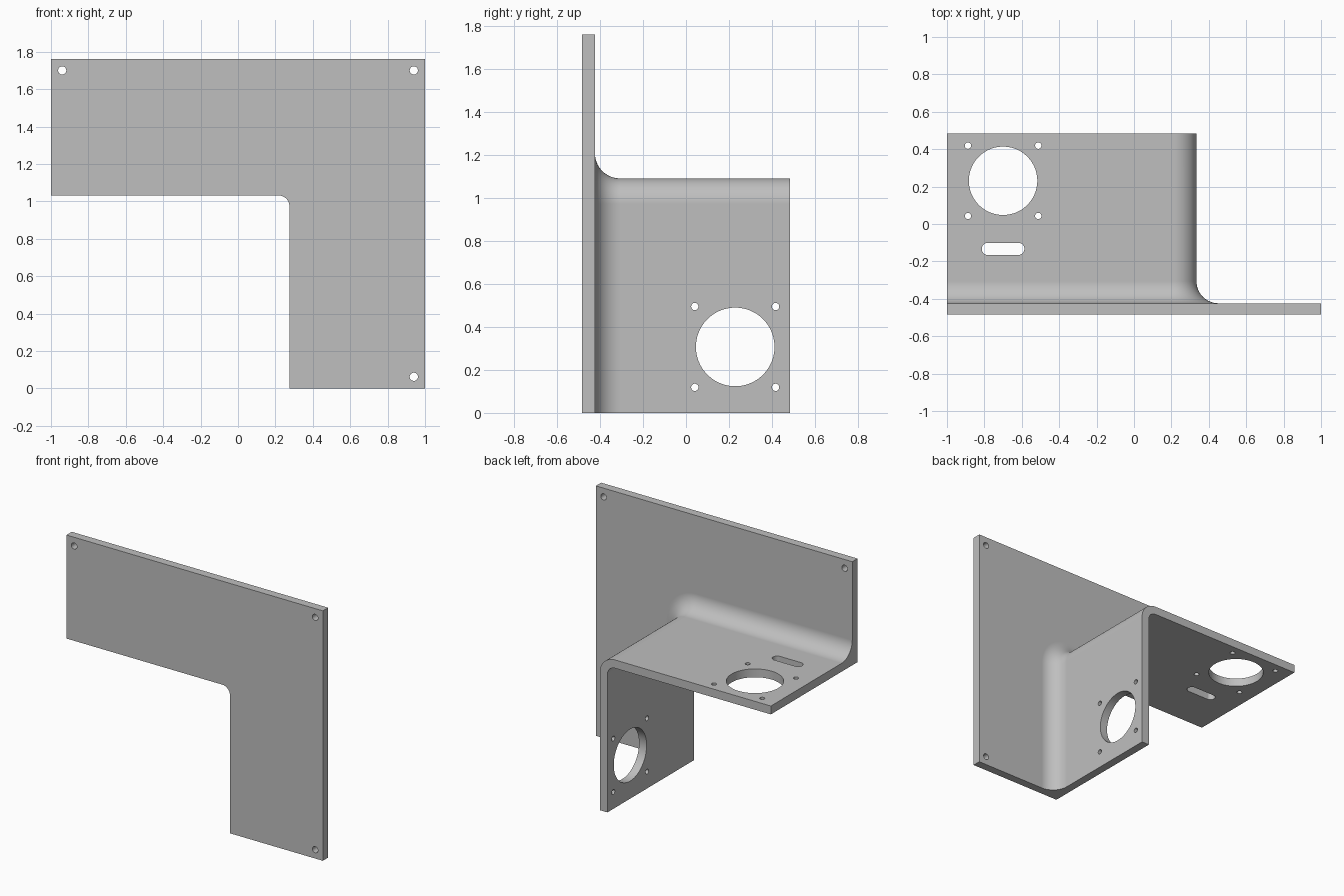
import bpy
import bmesh
from math import pi, sin, cos
from mathutils import Matrix, Vector

cube = bpy.data.objects.get("Cube")
if cube:
    bpy.data.objects.remove(cube, do_unlink=True)

# Main dimensions
T = 0.059                       # sheet thickness, also the inner bend radius
FILLET = 2 * T
FRONT, BACK = -0.483, 0.483
PLATE = FRONT + T               # rear face of the mounting plate
LEFT, RIGHT, TOP = -1.0, 1.0, 1.762
INNER_X, INNER_Z = 0.275, 1.032
SEG = 16

steel = bpy.data.materials.new("grey steel")
steel.use_nodes = True
grey = (0.52, 0.52, 0.52, 1)
steel.diffuse_color = grey
steel.node_tree.nodes["Principled BSDF"].inputs["Base Color"].default_value = grey


def make_object(name, bm):
    bmesh.ops.recalc_face_normals(bm, faces=bm.faces)
    mesh = bpy.data.meshes.new(name)
    bm.to_mesh(mesh)
    bm.free()
    mesh.materials.append(steel)
    obj = bpy.data.objects.new(name, mesh)
    bpy.context.collection.objects.link(obj)
    return obj


def build_bracket():
    bm = bmesh.new()
    # Bend line: along the shelf, round the corner, down the side flange
    quarter = [i / SEG * pi / 2 for i in range(SEG + 1)]
    centre = Vector((INNER_X - T, INNER_Z - T))
    path = [(Vector((LEFT, INNER_Z)), Vector((0, 1)))]
    for a in quarter:
        n = Vector((sin(a), cos(a)))
        path.append((centre + n * T, n))
    path.append((Vector((INNER_X, 0)), Vector((1, 0))))

    # Section: (outward offset, y), ending in the fillet up to the plate
    section = [(0, FRONT), (0, BACK), (T, BACK)]
    section += [(T + FILLET * (1 - cos(a)), PLATE + FILLET * (1 - sin(a)))
                for a in reversed([pi / 2 - q for q in quarter])]
    section.sort(key=lambda p: 0) 

    rows = []
    for p, n in path:
        row = []
        for off, y in section:
            q = p + n * off
            row.append(bm.verts.new((q.x, y, q.y)))
        rows.append(row)
    # The fillet must run from the shelf towards the plate
    if rows[0][3].co.z > rows[0][-1].co.z:
        for row in rows:
            row[3:] = row[:2:-1]
    for r, s in zip(rows, rows[1:]):
        for j in range(len(r) - 1):
            bm.faces.new((r[j], r[j + 1], s[j + 1], s[j]))

    # L-shaped mounting plate sharing the swept borders
    corners = ((RIGHT, 0), (RIGHT, TOP), (LEFT, TOP))
    front = [bm.verts.new((x, FRONT, z)) for x, z in corners]
    rear = [bm.verts.new((x, PLATE, z)) for x, z in corners]
    bm.faces.new([r[0] for r in rows] + front)
    bm.faces.new([r[-1] for r in rows] + rear)
    for i in range(2):
        bm.faces.new((front[i], front[i + 1], rear[i + 1], rear[i]))
    bm.faces.new(rows[0] + [rear[2], front[2]])
    bm.faces.new(rows[-1] + [rear[0], front[0]])
    return make_object("bent_bracket", bm)


TURN = {"x": Matrix.Rotation(pi / 2, 4, "Y"),
        "y": Matrix.Rotation(pi / 2, 4, "X"),
        "z": Matrix.Identity(4)}


def drill(bm, centre, radius, axis, segments=24, stretch=0):
    """Add a round cutter, or a slot cutter when stretched along x."""
    verts = bmesh.ops.create_cone(
        bm, cap_ends=True, segments=segments, radius1=radius, radius2=radius,
        depth=0.2, matrix=Matrix.Rotation(pi / segments, 4, "Z"))["verts"]
    for v in verts:
        v.co.x += stretch if v.co.x > 0 else -stretch
    bmesh.ops.transform(bm, verts=verts,
                        matrix=Matrix.Translation(centre) @ TURN[axis])


def build_cutter():
    bm = bmesh.new()
    mid = (FRONT + PLATE) / 2
    # Mounting holes in the plate
    for x, z in ((-0.94, 1.70), (0.94, 1.70), (0.94, 0.062)):
        drill(bm, (x, mid, z), 0.022, "y")
    # Large opening with four screw holes, in the shelf and the side flange
    shelf = Vector((-0.70, 0.231, INNER_Z + T / 2))
    flange = Vector((INNER_X + T / 2, 0.229, 0.307))
    for c, axis in ((shelf, "z"), (flange, "x")):
        drill(bm, c, 0.183, axis, 64)
        for a in (-0.188, 0.188):
            for b in (-0.188, 0.188):
                off = (a, b, 0) if axis == "z" else (0, a, b)
                drill(bm, c + Vector(off), 0.017, axis)
    # Slot in the shelf
    drill(bm, (-0.70, -0.133, shelf.z), 0.033, "z", stretch=0.081)
    cutter = make_object("hole_cutter", bm)
    cutter.hide_render = True
    return cutter


bracket = build_bracket()
cutter = build_cutter()

# Cut the holes, then shade the bends smoothly
bpy.ops.object.select_all(action="DESELECT")
bpy.context.view_layer.objects.active = bracket
bracket.select_set(True)
cut = bracket.modifiers.new("holes", "BOOLEAN")
cut.operation = "DIFFERENCE"
cut.solver = "EXACT"
cut.object = cutter
bpy.ops.object.modifier_apply(modifier=cut.name)
bpy.data.objects.remove(cutter, do_unlink=True)

bpy.ops.object.shade_smooth_by_angle(angle=pi / 6)
weighted = bracket.modifiers.new("flat face normals", "WEIGHTED_NORMAL")
weighted.keep_sharp = True
